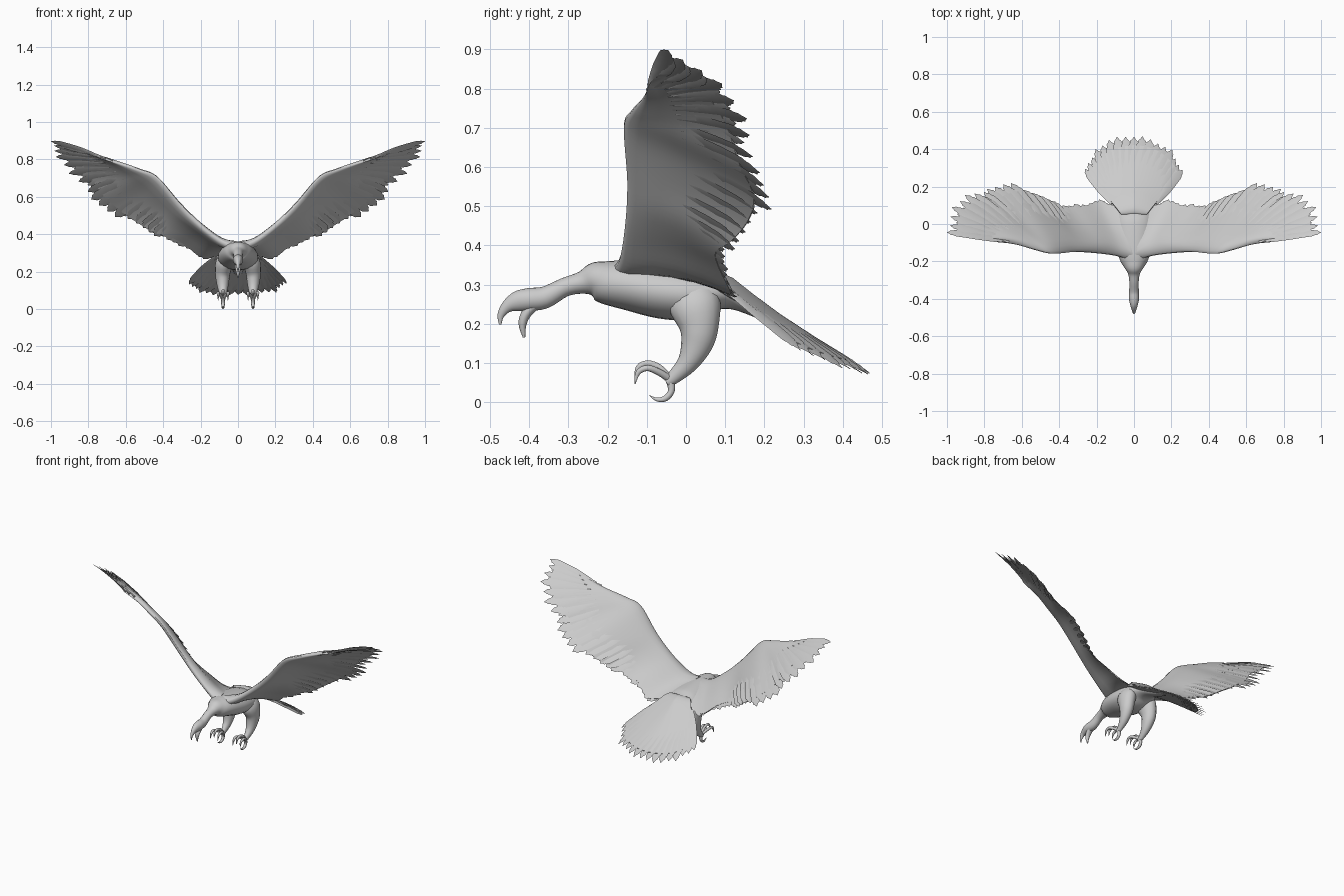
import bpy, bmesh, math, random
from mathutils import Vector

if "Cube" in bpy.data.objects:
    bpy.data.objects.remove(bpy.data.objects["Cube"])

random.seed(4)


def sample(pts, u):
    """Smooth Catmull-Rom value at u (0..1) through a list of tuples."""
    n = len(pts) - 1
    i = min(int(max(u, 0) * n), n - 1)
    f = u * n - i
    a, b, c, d = (pts[max(0, min(n, i + k))] for k in (-1, 0, 1, 2))
    return [0.5 * (2 * q + (r - p) * f + (2 * p - 5 * q + 4 * r - s) * f * f
                   + (3 * q - p - 3 * r + s) * f ** 3) for p, q, r, s in zip(a, b, c, d)]


def skin(name, lofts, mirror=False):
    """One object made of closed lofts; each loft is a list of rings."""
    bm = bmesh.new()
    for rings in lofts:
        vs = [[bm.verts.new(p) for p in ring] for ring in rings]
        m = len(vs[0])
        for r0, r1 in zip(vs, vs[1:]):
            for j in range(m):
                bm.faces.new((r0[j], r0[(j + 1) % m], r1[(j + 1) % m], r1[j]))
        bm.faces.new(vs[0])
        bm.faces.new(vs[-1])
    bmesh.ops.recalc_face_normals(bm, faces=bm.faces)
    me = bpy.data.meshes.new(name)
    bm.to_mesh(me)
    bm.free()
    ob = bpy.data.objects.new(name, me)
    bpy.context.collection.objects.link(ob)
    bpy.ops.object.select_all(action='DESELECT')
    ob.select_set(True)
    bpy.context.view_layer.objects.active = ob
    bpy.ops.object.shade_smooth_by_angle(angle=math.radians(55))
    if mirror:
        ob.modifiers.new("Mirror", 'MIRROR').use_mirror_merge = False
    return ob


def tube(pts, n, sides=16):
    """Rings along a path of (x, y, z, half width, half height)."""
    rings = []
    for k in range(n + 1):
        u = k / n
        x, y, z, rx, rn = sample(pts, u)
        t = (Vector(sample(pts, min(1, u + .01))[:3]) - Vector(sample(pts, max(0, u - .01))[:3])).normalized()
        side = (Vector((1, 0, 0)) - t * t.x).normalized()
        up = t.cross(side)
        angs = [2 * math.pi * j / sides for j in range(sides)]
        rings.append([Vector((x, y, z)) + side * max(rx, .001) * math.cos(a)
                      + up * max(rn, .001) * math.sin(a) for a in angs])
    return rings


def sheet(surf, normal, ts, reach, thick):
    """Tapered aerofoil skin over surf(t, s), s running 0..reach(t)."""
    prof = [(0, 0.02), (.02, .5), (.07, .85), (.15, 1), (.3, .7), (.5, .4), (.75, .25), (1, .12)]
    rings = []
    for t in ts:
        top = [surf(t, s * reach(t)) + normal(t) * h * thick(t) for s, h in prof]
        low = [surf(t, s * reach(t)) - normal(t) * h * thick(t) for s, h in prof]
        rings.append(top + low[::-1])
    return rings


def feather(surf, normal, t, s0, s1, width, tilt=.2):
    """Thin blade following surf along s, with a notched, ragged tip."""
    rings, nrm = [], normal(t)
    chord = (surf(t, 1) - surf(t, s0)).normalized()
    across = (nrm.cross(chord) + nrm * tilt).normalized()
    for u, f in ((0, .5), (.2, .8), (.4, 1), (.6, 1), (.78, .95), (.85, .88), (.88, .66), (.93, .6), (.95, .36), (1, .04)):
        p = surf(t, s0 + (s1 - s0) * u)
        h = .008 * (1.1 - u)
        rings.append([p + across * width * f, p + nrm * h, p - across * width * f, p - nrm * h])
    return rings


# Body, neck, head and hooked upper beak
body = [(0, -.474, .198, .002, .003), (0, -.472, .222, .007, .009), (0, -.456, .244, .013, .016),
        (0, -.43, .257, .021, .026), (0, -.40, .262, .027, .029), (0, -.36, .267, .026, .028),
        (0, -.31, .293, .025, .024), (0, -.265, .305, .032, .029), (0, -.235, .311, .050, .046),
        (0, -.20, .305, .072, .056), (0, -.14, .297, .092, .064), (0, -.06, .283, .106, .070),
        (0, .02, .275, .106, .066), (0, .08, .278, .090, .044), (0, .13, .266, .06, .032),
        (0, .20, .226, .035, .018), (0, .28, .185, .02, .008)]
skin("body_and_head", [tube(body, 64, 24)])

# Open lower beak
jaw = [(0, -.385, .250, .019, .014), (0, -.408, .225, .016, .013), (0, -.417, .198, .011, .010),
       (0, -.413, .165, .002, .003)]
skin("lower_beak", [tube(jaw, 12, 12)])

# Feathered legs
leg = [(.045, .005, .30, .03, .05), (.072, .022, .25, .046, .066), (.082, .033, .19, .040, .050),
       (.082, .026, .145, .034, .040), (.081, .004, .10, .025, .027), (.08, -.03, .065, .015, .018),
       (.08, -.05, .05, .011, .013)]
skin("leg", [tube(leg, 24)], mirror=True)

# Feet: three raised front toes and one hooked hind toe
toes = []
for k in (-1, 0, 1):
    d, lift = k * .026, -.012 * abs(k)
    toes.append(tube([(.08, -.04, .058, .009, .010), (.08 + d * .6, -.068, .088 + lift, .008, .009),
                      (.08 + d, -.098, .099 + lift, .008, .008), (.08 + d, -.122, .088 + lift, .006, .007),
                      (.08 + d, -.130, .058 + lift, .001, .001)], 16, 10))
toes.append(tube([(.08, -.042, .06, .011, .012), (.08, -.037, .03, .010, .009), (.08, -.052, .010, .008, .008),
                  (.08, -.074, .007, .005, .005), (.08, -.093, .017, .001, .001)], 16, 10))
skin("toes", toes, mirror=True)

# Wing surface: leading edge curve, feather tip curve, cambered between
lead = [(0, -.20, .330), (.09, -.168, .37), (.20, -.152, .455), (.31, -.148, .565),
        (.43, -.158, .705), (.52, -.138, .745), (.62, -.108, .778), (.72, -.092, .806)]
tips = [(.07, .09, .29), (.15, .13, .267), (.22, .145, .265), (.30, .11, .33), (.38, .10, .37),
        (.47, .14, .39), (.56, .19, .44), (.67, .215, .505), (.78, .19, .58), (.86, .175, .67),
        (.925, .15, .74), (.975, .095, .81), (.992, .02, .86), (1.0, -.045, .897)]


def wing_normal(t):
    inner = Vector((0, .25, .97)).lerp(Vector((-.5, .7, .5)), min(1, t * 5))
    return inner.lerp(Vector((-.27, .76, .59)), t).normalized()


def wing(t, s):
    a, b = Vector(sample(lead, t)), Vector(sample(tips, t))
    return a.lerp(b, s) + wing_normal(t) * .09 * s * (1 - s) * (1 - .6 * t)


def wing_reach(t):
    return .89 - .36 * max(0, (t - .5) / .5) ** 1.2


skin("wing_arm", [sheet(wing, wing_normal, [k / 48 for k in range(49)], wing_reach,
                        lambda t: .030 - .018 * t)], mirror=True)

# Flight feathers: dense along the arm, spread fingers at the wing tip
blades = []
for k in range(2, 21):
    blades.append(feather(wing, wing_normal, k * .031, .3, random.uniform(.9, 1.02), .036))
for k in range(8):
    t = 1 - k * .05
    end = 1 if k == 0 else random.uniform(.95, 1.0)
    blades.append(feather(wing, wing_normal, t, .3 if t < .9 else .05, end, .023 + .001 * k, .25))
    if k:
        blades.append(feather(wing, wing_normal, t + .025, .3, random.uniform(.82, .9), .022, .1))
skin("flight_feathers", blades, mirror=True)


# Tail fan, rounded, arched across and sloping down behind
def tail(t, s):
    a = math.radians(80) * t
    root = Vector((.068 * t, .05))
    p = root.lerp(Vector((.262 * math.sin(a), .25 + .22 * math.cos(a))), s)
    return Vector((p.x, p.y, .308 - .6 * (p.y - .08) - .7 * p.x ** 2))


def tail_normal(t):
    return Vector((.25 * t, .5, .86)).normalized()


skin("tail_base", [sheet(tail, tail_normal, [k / 16 - 1 for k in range(33)],
                         lambda t: .88, lambda t: .028 - .014 * abs(t))])
skin("tail_feathers", [feather(tail, tail_normal, k / 8, .25, random.uniform(.96, 1.03), .034 - .01 * (k / 8) ** 2)
                       for k in range(-8, 9)])
